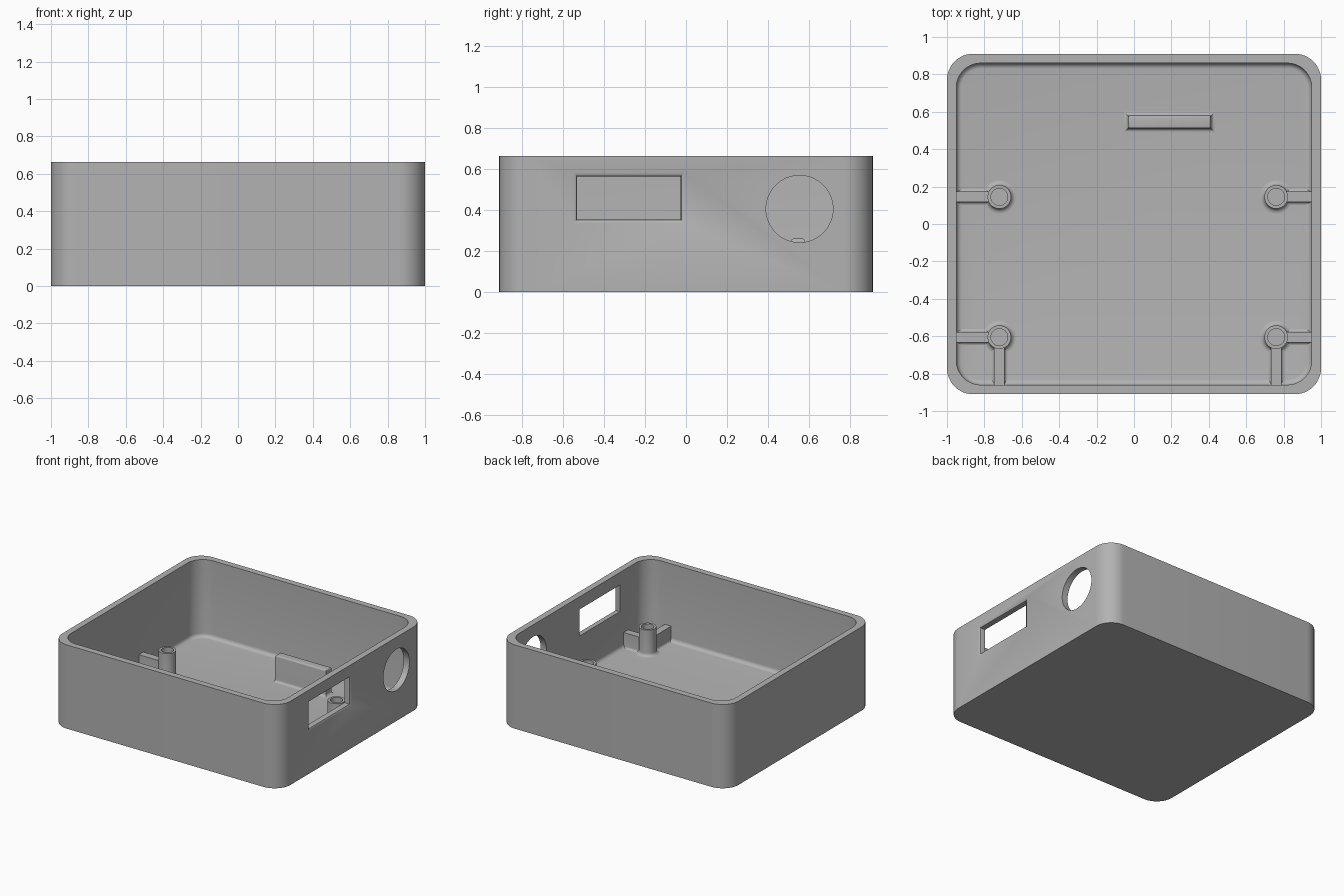
import bpy, bmesh, math

if "Cube" in bpy.data.objects:
    bpy.data.objects.remove(bpy.data.objects["Cube"])

FLOOR = 0.05
grey = bpy.data.materials.new("light_grey_plastic")
grey.diffuse_color = (0.45, 0.45, 0.45, 1)
grey.use_nodes = True
grey.node_tree.nodes["Principled BSDF"].inputs["Base Color"].default_value = grey.diffuse_color


def rounded_rect(hx, hy, r, z, seg=12):
    """Ring of points around a rounded rectangle centred on the origin."""
    pts = []
    for i, (sx, sy) in enumerate([(1, 1), (-1, 1), (-1, -1), (1, -1)]):
        for k in range(seg + 1):
            a = math.pi / 2 * (i + k / seg)
            pts.append((sx * (hx - r) + r * math.cos(a),
                        sy * (hy - r) + r * math.sin(a), z))
    return pts


def rect(hx, hy, z):
    return [(hx, hy, z), (-hx, hy, z), (-hx, -hy, z), (hx, -hy, z)]


def loft(name, rings, loc=(0, 0, 0), smooth=True):
    """Skin a stack of rings and cap both ends."""
    bm = bmesh.new()
    loops = [[bm.verts.new(p) for p in ring] for ring in rings]
    n = len(loops[0])
    for a, b in zip(loops, loops[1:]):
        for i in range(n):
            j = (i + 1) % n
            bm.faces.new((a[i], a[j], b[j], b[i]))
    bm.faces.new(loops[0][::-1])
    bm.faces.new(loops[-1])
    bmesh.ops.recalc_face_normals(bm, faces=bm.faces)
    me = bpy.data.meshes.new(name)
    bm.to_mesh(me)
    bm.free()
    ob = bpy.data.objects.new(name, me)
    ob.location = loc
    bpy.context.collection.objects.link(ob)
    me.materials.append(grey)
    if smooth:
        shade(ob)
    return ob


def shade(ob):
    bpy.ops.object.select_all(action='DESELECT')
    ob.select_set(True)
    bpy.context.view_layer.objects.active = ob
    bpy.ops.object.shade_smooth_by_angle(angle=math.radians(35))


def fillet(r, steps=5):
    """Concave base fillet as (outward offset, height) pairs, floor upward."""
    out = []
    for k in range(steps + 1):
        a = math.pi / 2 * k / steps
        out.append((r * (1 - math.sin(a)), r * (1 - math.cos(a))))
    return out


# open box: outer wall, rim, inner wall, floor fillet
rings = [rounded_rect(1, 0.91, 0.14, 0), rounded_rect(1, 0.91, 0.14, 0.663),
         rounded_rect(0.95, 0.86, 0.13, 0.663)]
for off, h in reversed(fillet(0.03)):
    rings.append(rounded_rect(0.95 - off, 0.86 - off, 0.13 - off, FLOOR + h))
box = loft("box_shell", rings, smooth=False)

# port cutters in the right wall: flared window and round hole
window = loft("window_cutter", [rect(0.105, 0.252, -0.1), rect(0.105, 0.252, 0.032),
                                rect(0.108, 0.255, 0.041), rect(0.123, 0.27, 0.05),
                                rect(0.123, 0.27, 0.1)], (0.95, -0.278, 0.458), False)
window.rotation_euler = (0, math.pi / 2, 0)
hole = loft("round_port_cutter",
            [[(0.163 * math.cos(t * math.pi / 32), 0.163 * math.sin(t * math.pi / 32), z)
              for t in range(64)] for z in (-0.1, 0.1)], (0.98, 0.553, 0.405), False)
hole.rotation_euler = (0, math.pi / 2, 0)
bpy.context.view_layer.update()
for cutter in (window, hole):
    mod = box.modifiers.new("cut", 'BOOLEAN')
    mod.operation = 'DIFFERENCE'
    mod.solver = 'EXACT'
    mod.object = cutter
    bpy.context.view_layer.objects.active = box
    bpy.ops.object.modifier_apply(modifier=mod.name)
    bpy.data.objects.remove(cutter)
shade(box)


# screw posts: lathed profile with base fillet and blind hole
def post(x, y):
    prof = [(0.063 + o, FLOOR + h) for o, h in fillet(0.025)]
    prof += [(0.063, 0.258), (0.045, 0.258), (0.045, FLOOR + 0.002)]
    loft("screw_post", [[(r * math.cos(t * math.pi / 20), r * math.sin(t * math.pi / 20), z)
                         for t in range(40)] for r, z in prof], (x, y, 0))


# ribs: filleted cross-section run from post to wall
def rib(x, y, dx, dy, end):
    half = [(0.028 + o, FLOOR + h) for o, h in fillet(0.015, 4)] + [(0.028, 0.17)]
    section = half + [(-w, z) for w, z in reversed(half)]
    loft("post_rib", [[(x + dx * d - dy * w, y + dy * d + dx * w, z) for w, z in section]
                      for d in (0.053, end)])


for px in (-0.72, 0.76):
    side = 1 if px > 0 else -1
    for py in (0.145, -0.605):
        post(px, py)
        rib(px, py, side, 0, 0.952 - abs(px))
        if py < 0:
            rib(px, py, 0, -1, 0.862 + py)

# upright board stop with base fillet and rounded top
HX, HY, R = 0.222, 0.034, 0.012
rings = [rect(HX + o, HY + o, FLOOR + h) for o, h in fillet(0.022)]
for k in range(5):
    a = math.pi / 2 * k / 4
    o = R * (1 - math.cos(a))
    rings.append(rect(HX - o, HY - o, 0.26 - R + R * math.sin(a)))
loft("board_stop", rings, (0.19, 0.545, 0))
